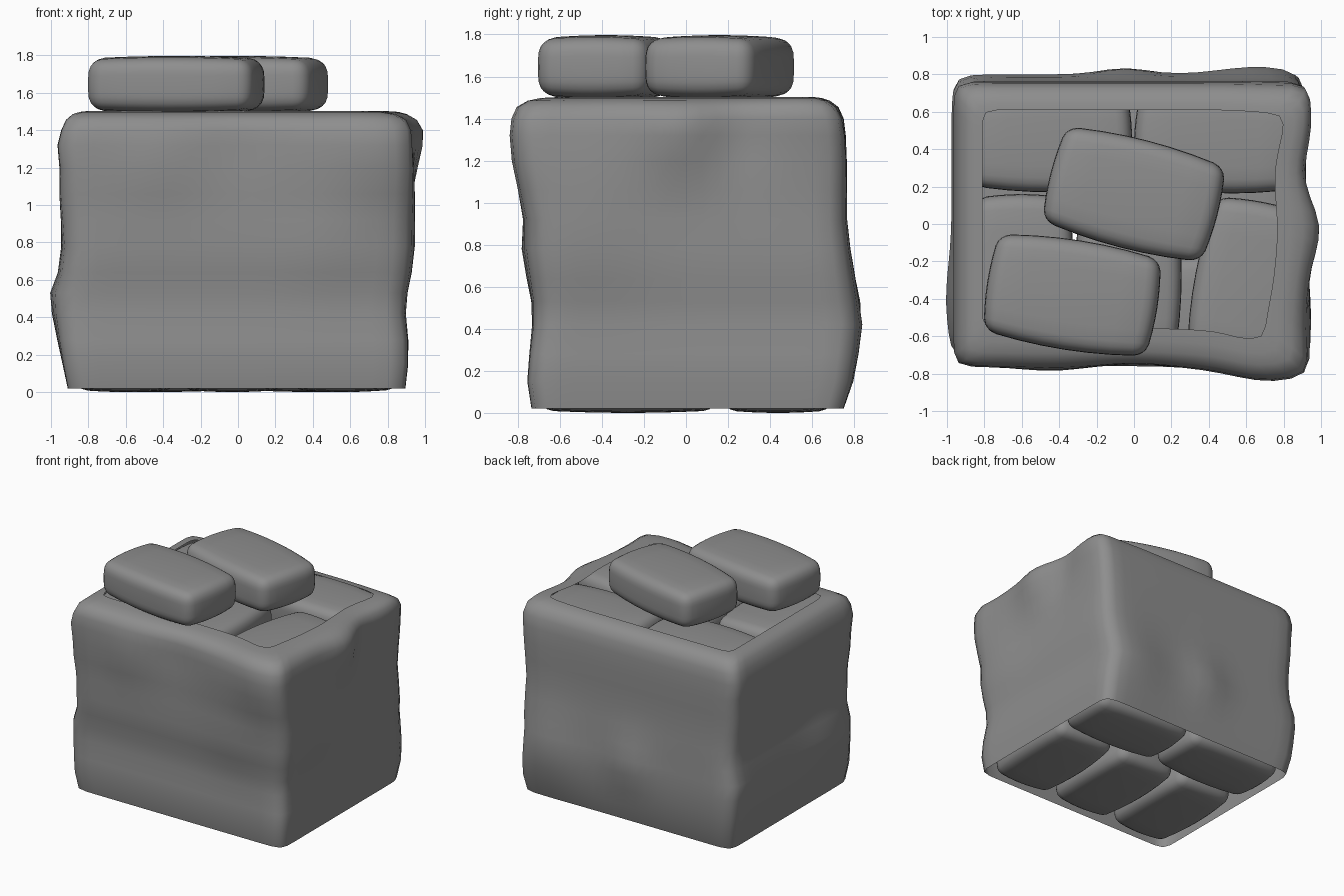
import bpy, bmesh, math
from mathutils import Vector, Matrix

if "Cube" in bpy.data.objects:
    bpy.data.objects.remove(bpy.data.objects["Cube"])

grey = bpy.data.materials.new("dull_grey")
grey.diffuse_color = (0.27, 0.27, 0.27, 1)
grey.use_nodes = True
grey.node_tree.nodes["Principled BSDF"].inputs["Base Color"].default_value = grey.diffuse_color


def finish(name, bm):
    bmesh.ops.recalc_face_normals(bm, faces=bm.faces[:])
    me = bpy.data.meshes.new(name)
    bm.to_mesh(me)
    bm.free()
    me.materials.append(grey)
    for p in me.polygons:
        p.use_smooth = True
    ob = bpy.data.objects.new(name, me)
    bpy.context.collection.objects.link(ob)
    return ob


# One filled bag: rounded box whose sides bow outward
def bag(name, x, y, z, angle, hx=0.46, hy=0.295, hz=0.152, r=0.07):
    half = (hx, hy, hz)
    bm = bmesh.new()
    bmesh.ops.create_cube(bm, size=2)
    bmesh.ops.subdivide_edges(bm, edges=bm.edges[:], cuts=9, use_grid_fill=True)
    for v in bm.verts:
        q, inner = Vector(), Vector()
        for i in range(3):
            a = abs(v.co[i])
            h = half[i] - r
            d = h * a / 0.6 if a <= 0.6 else h + r * (a - 0.6) / 0.4
            q[i] = math.copysign(d, v.co[i])
            inner[i] = max(-h, min(h, q[i]))
        d = q - inner
        if d.length > 1e-6:
            q = inner + d.normalized() * r
        u, w, t = (q[i] / half[i] for i in range(3))
        q.x *= 1 - 0.05 * w * w - 0.03 * t * t
        q.y *= 1 - 0.12 * u * u - 0.03 * t * t
        q.z *= 1 - 0.08 * u * u - 0.09 * w * w
        v.co = q
    bm.transform(Matrix.Translation((x, y, z)) @ Matrix.Rotation(math.radians(angle), 4, 'Z'))
    return finish(name, bm)


# Five stacked layers: two bags along one side, three across the other
layout = [(-0.445, 0.44, 0, 0.435, 0.27), (0.435, 0.435, -2, 0.435, 0.27),
          (-0.60, -0.275, 90, 0.435, 0.28), (-0.03, -0.275, 90, 0.435, 0.285),
          (0.56, -0.275, 88, 0.435, 0.285)]
for layer in range(5):
    flip = -1 if layer % 2 else 1
    for i, (x, y, a, hx, hy) in enumerate(layout):
        if layer == 4 and i == 4:  # top bag that has slipped to the right
            x, y, a = 0.61, -0.31, 79
        bag(f"bag_{layer}_{i}", x, y * flip, 0.152 + 0.297 * layer, a * flip, hx, hy)

# Two loose bags on top
bag("loose_bag_back", 0.0, 0.16, 1.645, -14.5)
bag("loose_bag_front", -0.33, -0.38, 1.645, -9)

# Wrinkled wrap, open at top and bottom: z, left, right, front, back
rows = [(0.02, -0.91, 0.895, -0.735, 0.745), (0.15, -0.935, 0.91, -0.755, 0.78),
        (0.28, -0.955, 0.91, -0.745, 0.79), (0.42, -0.97, 0.895, -0.73, 0.80),
        (0.53, -0.975, 0.90, -0.73, 0.79), (0.64, -0.94, 0.915, -0.745, 0.785),
        (0.78, -0.935, 0.92, -0.76, 0.775), (0.92, -0.945, 0.915, -0.75, 0.765),
        (1.06, -0.955, 0.92, -0.76, 0.765), (1.20, -0.955, 0.925, -0.765, 0.765),
        (1.32, -0.965, 0.925, -0.765, 0.76), (1.40, -0.945, 0.925, -0.76, 0.75),
        (1.455, -0.92, 0.905, -0.74, 0.725), (1.485, -0.885, 0.865, -0.69, 0.685),
        (1.498, -0.845, 0.81, -0.63, 0.645), (1.502, -0.81, 0.75, -0.56, 0.61)]
# Local folds: centre, push, radius
folds = [((0.95, -0.03, 1.36), (0.07, 0), 0.2), ((0.92, 0.24, 1.30), (-0.03, 0), 0.16),
         ((0.72, -0.78, 1.30), (0.02, -0.07), 0.30), ((0.0, -0.75, 1.3), (0, 0.02), 0.2),
         ((0.66, 0.78, 0.42), (0, 0.04), 0.28), ((-0.05, 0.78, 0.50), (0, 0.04), 0.18),
         ((-0.95, -0.4, 0.52), (-0.03, 0), 0.25), ((0.92, -0.5, 0.9), (0.03, 0), 0.3),
         ((-0.45, -0.75, 1.2), (0, -0.02), 0.2), ((0.78, 0.58, 1.5), (0.05, -0.02), 0.2),
         ((0.70, -0.56, 1.5), (-0.06, -0.03), 0.2), ((0.5, -0.75, 0.8), (0, -0.02), 0.25)]
side = 20
bm = bmesh.new()
rings = []
for z, left, right, front, back in rows:
    power = 28 - 12 * math.sin(math.pi * min(z, 1.5) / 1.502)
    ring = []
    for k in range(4 * side):
        t = -1 + 2 * (k % side) / side
        u, w = ((t, -1), (1, t), (-t, 1), (-1, -t))[k // side]
        n = (abs(u) ** power + abs(w) ** power) ** (1 / power)
        p = Vector(((left + right) / 2 + u / n * (right - left) / 2,
                    (front + back) / 2 + w / n * (back - front) / 2, z))
        co = p.copy()
        for c, push, rad in folds:
            co += Vector((*push, 0)) * math.exp(-((p - Vector(c)).length / rad) ** 2)
        ring.append(bm.verts.new(co))
    rings.append(ring)
for a, b in zip(rings, rings[1:]):
    for i in range(4 * side):
        j = (i + 1) % (4 * side)
        bm.faces.new((a[i], a[j], b[j], b[i]))
finish("wrap", bm)
